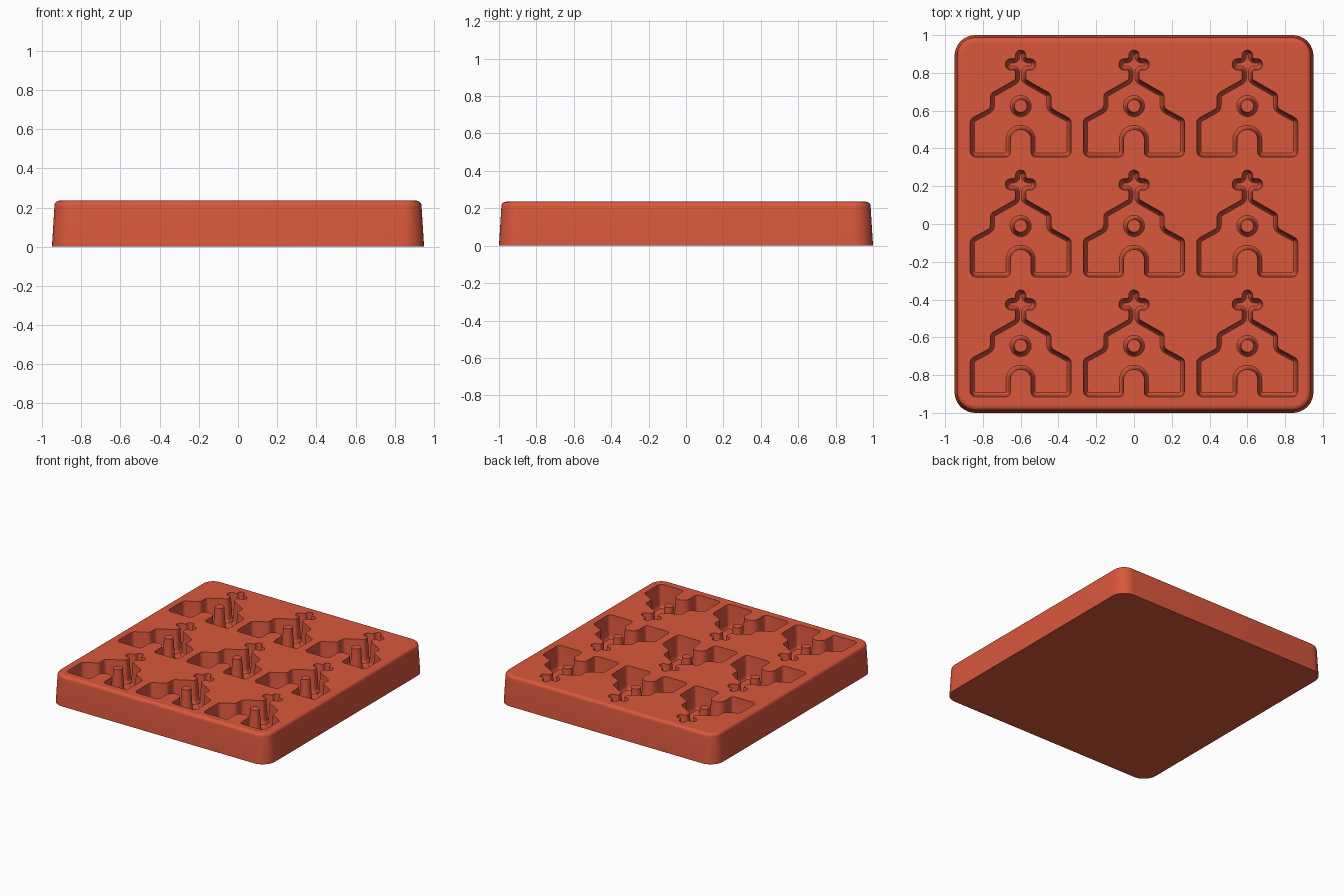
import bpy, bmesh, math
from mathutils import Vector

if "Cube" in bpy.data.objects:
    bpy.data.objects.remove(bpy.data.objects["Cube"])

HEIGHT = 0.235
COLUMNS = (-0.6, 0.0, 0.6)
ROWS = (0.625, -0.01, -0.645)

# Terracotta silicone
clay = bpy.data.materials.new("terracotta red")
clay.use_nodes = True
colour = (0.70, 0.095, 0.045, 1)
clay.diffuse_color = colour
clay.node_tree.nodes["Principled BSDF"].inputs["Base Color"].default_value = colour

# Right half of the chapel outline: x, y, corner radius
HALF = [(0.027, 0.295, 0.025), (0.027, 0.25, 0.012), (0.08, 0.25, 0.028),
        (0.08, 0.19, 0.028), (0.027, 0.19, 0.012), (0.027, 0.14, 0.02),
        (0.16, 0.064, 0.03), (0.16, -0.012, 0.03), (0.267, -0.07, 0.03),
        (0.267, -0.27, 0.03), (0.055, -0.27, 0.025), (0.055, -0.125, 0.053)]
CHAPEL = HALF + [(-x, y, r) for x, y, r in reversed(HALF)]

# Cavity wall: depth and inward offset, with a fillet at the floor
WALL = [(0, 0), (0.15, 0.01), (0.165, 0.0125), (0.175, 0.017), (0.18, 0.022)]


def rounded(corners, steps=7):
    """Closed outline with every corner replaced by an arc."""
    out = []
    for i, (x, y, r) in enumerate(corners):
        p = Vector((x, y))
        a = (Vector(corners[i - 1][:2]) - p).normalized()
        b = (Vector(corners[(i + 1) % len(corners)][:2]) - p).normalized()
        half = a.angle(b) / 2
        centre = p + (a + b).normalized() * r / math.sin(half)
        start = p + a * r / math.tan(half) - centre
        end = p + b * r / math.tan(half) - centre
        sweep = math.atan2(start.cross(end), start.dot(end))
        for k in range(steps):
            t = sweep * k / (steps - 1)
            c, s = math.cos(t), math.sin(t)
            out.append(centre + Vector((start.x * c - start.y * s,
                                        start.x * s + start.y * c)))
    return out


def inset(loop, d):
    """Move a clockwise outline inward by d."""
    out = []
    for i, p in enumerate(loop):
        u = (p - loop[i - 1]).normalized()
        v = (loop[(i + 1) % len(loop)] - p).normalized()
        n, m = Vector((u.y, -u.x)), Vector((v.y, -v.x))
        out.append(p + (n + m) * d / (1 + n.dot(m)))
    return out


def circle(r, n=32):
    return [Vector((r * math.cos(i * math.tau / n), r * math.sin(i * math.tau / n)))
            for i in range(n)]


def box_outline(hx, hy, r):
    return rounded([(-hx, hy, r), (hx, hy, r), (hx, -hy, r), (-hx, -hy, r)], 10)


bm = bmesh.new()


def ring(loop, z, cx=0, cy=0):
    return [bm.verts.new((p.x + cx, p.y + cy, z)) for p in loop]


def loft(rings):
    for a, b in zip(rings, rings[1:]):
        for i in range(len(a)):
            bm.faces.new((a[i - 1], a[i], b[i], b[i - 1]))


def fill(rings):
    """Fill a flat region; later rings are holes in the first."""
    edges = [bm.edges.get((r[i - 1], r[i])) for r in rings for i in range(len(r))]
    bmesh.ops.triangle_fill(bm, use_beauty=True, use_dissolve=False,
                            edges=edges, normal=(0, 0, 1))


# Tray body: drafted sides, rounded upper edge
EDGE = 0.025
body = [ring(box_outline(0.95, 1.0, 0.11), 0)]
for k in range(6):
    t = math.pi / 2 * k / 5
    d = 0.013 + EDGE * (1 - math.cos(t))
    body.append(ring(box_outline(0.95 - d, 1.0 - d, 0.11 - d),
                     HEIGHT - EDGE + EDGE * math.sin(t)))
loft(body)
bm.faces.new(body[0])

# Chapel cavities, each with a round window post standing on its floor
outline = rounded(CHAPEL)
rims = []
for cx in COLUMNS:
    for cy in ROWS:
        wall = [ring(inset(outline, d), HEIGHT - z, cx, cy) for z, d in WALL]
        post = [ring(circle(0.034 + d), HEIGHT - z, cx, cy) for z, d in WALL]
        loft(wall)
        loft(post)
        bm.faces.new(post[0])
        fill([wall[-1], post[-1]])
        rims.append(wall[0])

# Top surface around the cavities
fill([body[-1]] + rims)
bmesh.ops.recalc_face_normals(bm, faces=bm.faces[:])

mesh = bpy.data.meshes.new("chapel_mold_tray")
bm.to_mesh(mesh)
bm.free()
mesh.materials.append(clay)
tray = bpy.data.objects.new("chapel_mold_tray", mesh)
bpy.context.collection.objects.link(tray)

# Smooth rounded walls, flat level surfaces
bpy.ops.object.select_all(action='DESELECT')
tray.select_set(True)
bpy.context.view_layer.objects.active = tray
bpy.ops.object.shade_smooth_by_angle(angle=math.radians(35))
for face in mesh.polygons:
    if abs(face.normal.z) > 0.999:
        face.use_smooth = False
